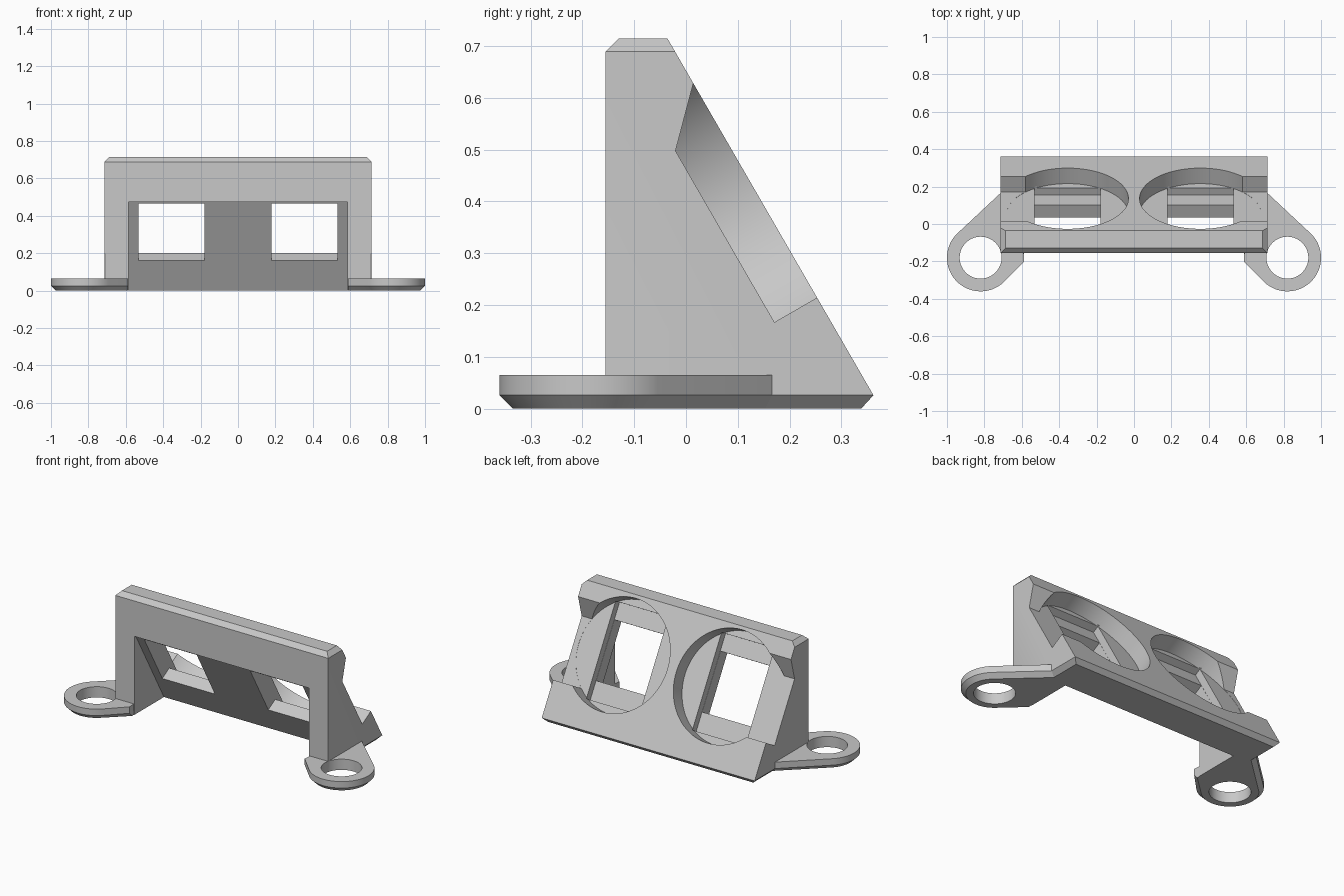
import bpy, bmesh, math
from mathutils import Matrix, Vector

cube = bpy.data.objects.get("Cube")
if cube:
    bpy.data.objects.remove(cube, do_unlink=True)

grey = bpy.data.materials.new("light grey plastic")
grey.use_nodes = True
colour = (0.58, 0.58, 0.58, 1)
grey.diffuse_color = colour
grey.node_tree.nodes["Principled BSDF"].inputs["Base Color"].default_value = colour

HALF = 0.713         # half width of the housing
TOP, BACK = 0.715, -0.036
BEVEL = 0.026
RAKE = math.radians(60)


def slope_y(z):
    """Depth of the raked face at height z."""
    return BACK + (TOP - z) / math.tan(RAKE)


def loft(name, rings, matrix=Matrix()):
    """Closed solid through rings that have equal numbers of points."""
    bm = bmesh.new()
    loops = [[bm.verts.new(matrix @ Vector(p)) for p in ring] for ring in rings]
    n = len(loops[0])
    for low, high in zip(loops, loops[1:]):
        for i in range(n):
            j = (i + 1) % n
            bm.faces.new((low[i], low[j], high[j], high[i]))
    bm.faces.new(loops[0][::-1])
    bm.faces.new(loops[-1])
    bm.normal_update()
    if bm.calc_volume(signed=True) < 0:
        bmesh.ops.reverse_faces(bm, faces=bm.faces)
    mesh = bpy.data.meshes.new(name)
    bm.to_mesh(mesh)
    bm.free()
    mesh.materials.append(grey)
    obj = bpy.data.objects.new(name, mesh)
    bpy.context.collection.objects.link(obj)
    return obj


def prism(name, profile, x0, x1, matrix=Matrix()):
    """Extrude a profile along x, in the given frame."""
    return loft(name, [[(x, a, b) for a, b in profile] for x in (x0, x1)], matrix)


def arc(cx, cy, radius, z, count=64, start=0, sweep=math.tau):
    return [(cx + radius * math.cos(start + i * sweep / count),
             cy + radius * math.sin(start + i * sweep / count), z) for i in range(count)]


def cylinder(name, cx, cy, radius, z0, z1, matrix=Matrix()):
    return loft(name, [arc(cx, cy, radius, z, 96) for z in (z0, z1)], matrix)


def rect(s0, s1, z0, z1):
    return [(s0, z0), (s1, z0), (s1, z1), (s0, z1)]


def combine(target, helpers, operation):
    """One boolean with all helpers, which are then removed."""
    group = bpy.data.collections.new("helpers")
    for obj in helpers:
        obj.hide_render = True
        group.objects.link(obj)
    mod = target.modifiers.new("join", "BOOLEAN")
    mod.operation, mod.solver = operation, "EXACT"
    mod.operand_type, mod.collection = "COLLECTION", group
    bpy.context.view_layer.objects.active = target
    bpy.ops.object.modifier_apply(modifier=mod.name)
    for obj in helpers:
        bpy.data.objects.remove(obj, do_unlink=True)
    bpy.data.collections.remove(group)


# Wedge housing with bevelled top and bottom edges
levels = []
for z, inset, front, back in (
        (0, BEVEL, -0.155, 0.338),
        (BEVEL, 0, -0.155, slope_y(BEVEL)),
        (TOP - BEVEL, 0, -0.155, slope_y(TOP - BEVEL)),
        (TOP, BEVEL, -0.155 + BEVEL, BACK)):
    x = HALF - inset
    levels.append([(-x, front, z), (x, front, z), (x, back, z), (-x, back, z)])
body = loft("housing", levels)

# Mounting ears with bevelled undersides
EAR_X, EAR_Y, EAR_R, EAR_H = 0.82, -0.18, 0.18, 0.065
ears, cutters = [], []
for side in (-1, 1):
    rings = []
    for z, inset in ((0, BEVEL), (BEVEL, 0), (EAR_H, 0)):
        ring = arc(EAR_X, EAR_Y, EAR_R - inset, z, 64, math.radians(-135), math.radians(182))
        ring += [(0.7 - inset, 0.178 - inset / 2, z), (0.61, 0.178 - inset / 2, z),
                 (0.587, -0.2 + inset, z)]
        rings.append([(side * px, py, pz) for px, py, pz in ring])
    ears.append(loft("ear", rings))
    cutters.append(cylinder("screw_hole", side * EAR_X, EAR_Y, 0.112, -0.1, 0.2))
combine(body, ears, "UNION")

# Hollow behind the raked plate, open at the front and below
hollow = [(-0.3, 0.475), (-0.145, 0.475), (0.156, -0.05), (-0.3, -0.05)]
cutters.append(prism("hollow", hollow, -0.585, 0.585))

# Cuts in the raked plate: frame runs down the slope, z pointing outwards
c, s = math.cos(RAKE), math.sin(RAKE)
frame = Matrix(((1, 0, 0, 0), (0, c, s, BACK), (0, -s, c, TOP), (0, 0, 0, 1)))
MID, FLOOR, STEP = 0.345, -0.096, -0.139
for side in (-1, 1):
    cx = side * 0.355
    # Round recess, and a notch from it out through the side wall
    cutters.append(cylinder("recess", cx, MID, 0.325, FLOOR, 0.2, frame))
    ledge = FLOOR + 0.001
    notch = [(0.05, 0.05), (0.196, ledge), (0.578, ledge), (0.578, 0.05)]
    cutters.append(prism("notch", notch, side * 0.5, side * 0.9, frame))
    # Stepped socket window
    for name, half, profile in (
            ("socket", 0.177, rect(0.065, 0.625, STEP, FLOOR + 0.01)),
            ("window", 0.176, rect(0.165, 0.514, -0.3, -0.08))):
        cutters.append(prism(name, profile, cx - half, cx + half, frame))
combine(body, cutters, "DIFFERENCE")

# Smooth the round walls, keep the edges crisp
bpy.ops.object.select_all(action="DESELECT")
body.select_set(True)
bpy.context.view_layer.objects.active = body
bpy.ops.object.shade_smooth_by_angle(angle=math.radians(25))
